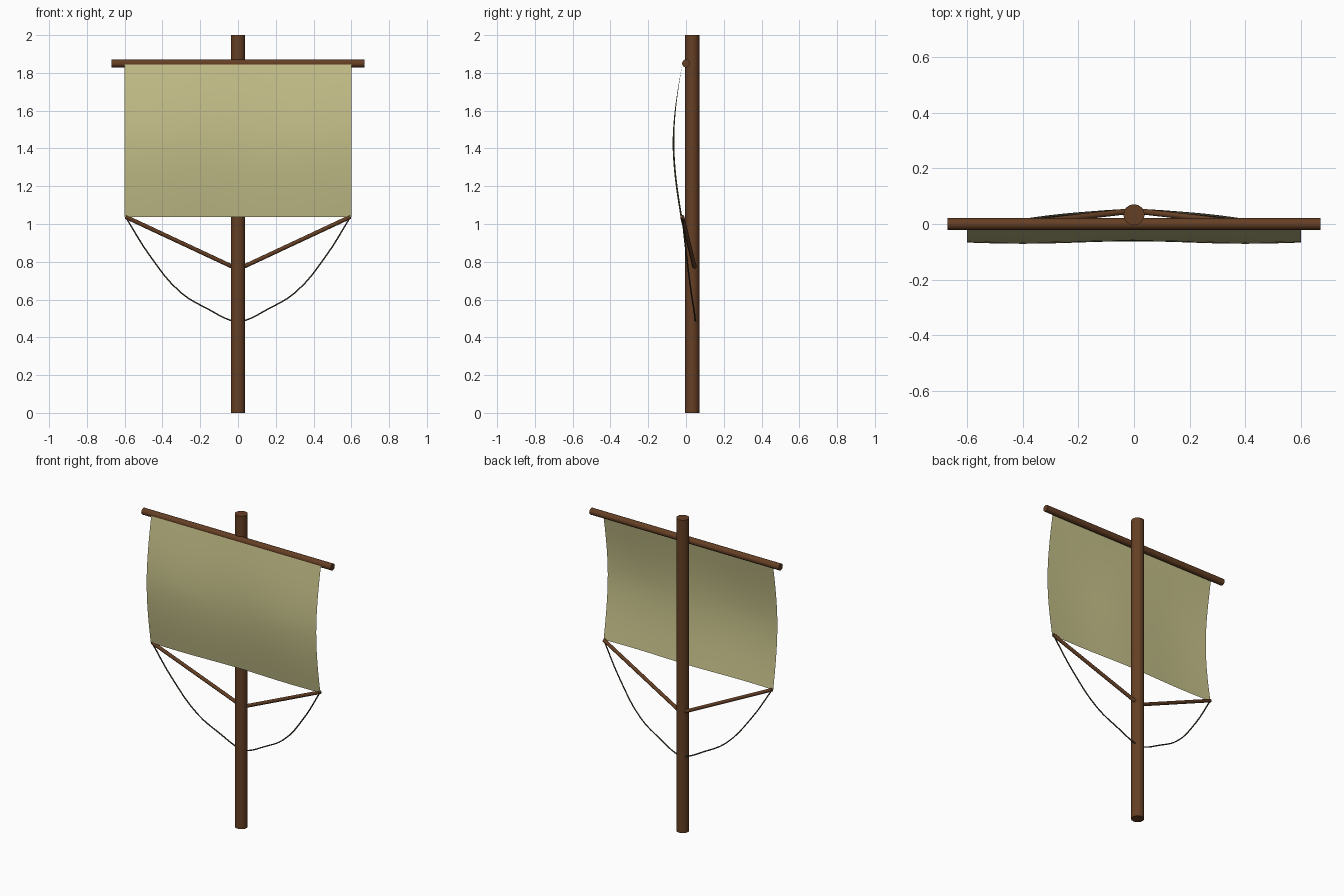
import bpy, bmesh, math
from mathutils import Vector

if "Cube" in bpy.data.objects:
    bpy.data.objects.remove(bpy.data.objects["Cube"])


def material(name, color):
    m = bpy.data.materials.new(name)
    m.diffuse_color = color
    m.use_nodes = True
    m.node_tree.nodes["Principled BSDF"].inputs["Base Color"].default_value = m.diffuse_color
    return m


wood = material("wood", (0.13, 0.05, 0.018, 1))
cloth = material("cloth", (0.55, 0.52, 0.25, 1))
hemp = material("hemp", (0.07, 0.06, 0.035, 1))


def rod(name, a, b, radius, sides=16):
    a, b = Vector(a), Vector(b)
    bpy.ops.mesh.primitive_cylinder_add(vertices=sides, radius=radius,
                                        depth=(b - a).length, location=(a + b) / 2)
    o = bpy.context.object
    o.name = name
    o.rotation_euler = (b - a).to_track_quat('Z', 'Y').to_euler()
    o.data.materials.append(wood)
    bpy.ops.object.shade_smooth_by_angle(angle=math.radians(40))
    return o


# Mast and yard
rod("mast", (0, 0.033, 0), (0, 0.033, 2), 0.038)
rod("yard", (-0.67, 0, 1.85), (0.67, 0, 1.85), 0.021)

# Sail: a grid bellied forward, slightly held back along the middle
NX, NZ = 24, 16
bm = bmesh.new()
rows = []
for j in range(NZ + 1):
    t = j / NZ
    z = 1.845 + (1.037 - 1.845) * t
    row = []
    for i in range(NX + 1):
        x = -0.6 + 1.2 * i / NX
        ripple = 0.5 - 0.5 * math.cos(math.pi * x / 0.4)
        y = -0.02 - 0.042 * math.sin(math.pi * t) - 0.009 * ripple * min(1, 2 * t)
        row.append(bm.verts.new((x, y, z)))
    rows.append(row)
for j in range(NZ):
    for i in range(NX):
        f = bm.faces.new((rows[j][i], rows[j + 1][i], rows[j + 1][i + 1], rows[j][i + 1]))
        f.smooth = True
mesh = bpy.data.meshes.new("sail")
bm.to_mesh(mesh)
bm.free()
sail = bpy.data.objects.new("sail", mesh)
mesh.materials.append(cloth)
bpy.context.collection.objects.link(sail)

# Lower struts and slack ropes, one per side
rope_path = [(0.595, -0.02, 1.037), (0.465, 0.003, 0.83), (0.3, 0.028, 0.635),
             (0.15, 0.042, 0.545), (0.04, 0.049, 0.49), (0, 0.05, 0.482)]
for side, s in (("left", -1), ("right", 1)):
    rod(side + "_strut", (0, 0.048, 0.76), (s * 0.595, -0.02, 1.038), 0.011, 10)
    cu = bpy.data.curves.new(side + "_rope", 'CURVE')
    cu.dimensions = '3D'
    cu.bevel_depth = 0.004
    cu.bevel_resolution = 1
    cu.resolution_u = 4
    cu.use_fill_caps = True
    sp = cu.splines.new('BEZIER')
    sp.bezier_points.add(len(rope_path) - 1)
    for bp, (x, y, z) in zip(sp.bezier_points, rope_path):
        bp.co = (s * x, y, z)
        bp.handle_left_type = bp.handle_right_type = 'AUTO'
    cu.materials.append(hemp)
    bpy.context.collection.objects.link(bpy.data.objects.new(side + "_rope", cu))
